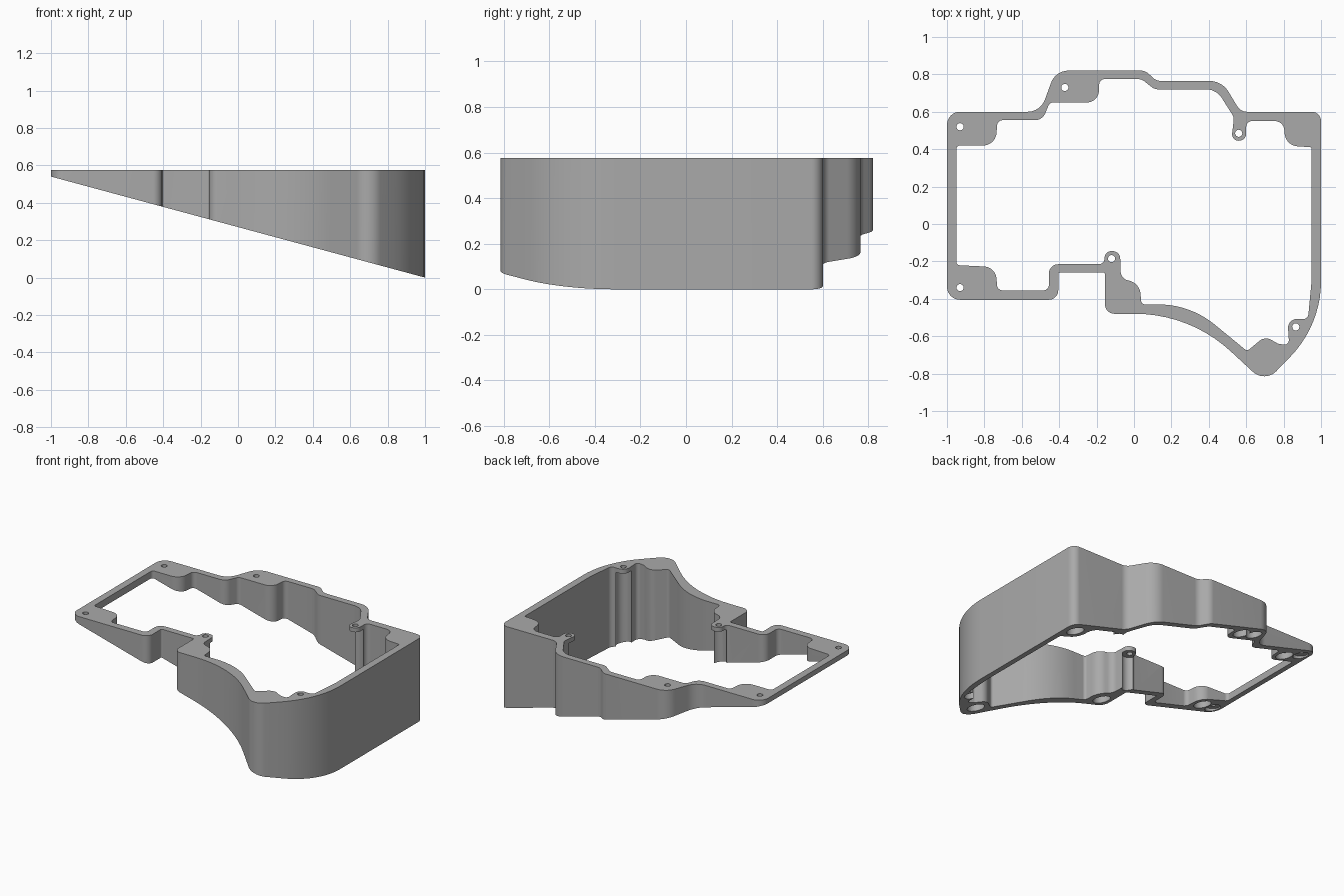
import bpy
import bmesh
import math
from mathutils import Vector

if "Cube" in bpy.data.objects:
    bpy.data.objects.remove(bpy.data.objects["Cube"], do_unlink=True)

UNIT = 0.01      # outline corners are given in hundredths
TOP = 0.575
FLANGE = 0.03    # material left above each pocket


def sloped_base(x):
    return 0.27 - 0.27 * x


def rounded_outline(corners, steps=10):
    """Turn (x, y, fillet radius) corners into a closed list of points."""
    points = []
    count = len(corners)
    for index, (x, y, radius) in enumerate(corners):
        corner = Vector((x, y))
        before = Vector(corners[index - 1][:2]) - corner
        after = Vector(corners[(index + 1) % count][:2]) - corner
        half = before.angle(after) / 2
        # keep the fillet inside its neighbouring edges
        reach = min(radius / math.tan(half), before.length * 0.49
                    if radius < 30 else before.length * 0.95,
                    after.length * 0.49 if radius < 30 else after.length * 0.65)
        radius = reach * math.tan(half)
        before.normalize()
        after.normalize()
        centre = corner + (before + after).normalized() * (radius / math.sin(half))
        start = corner + before * reach - centre
        finish = corner + after * reach - centre
        sweep = start.angle_signed(finish)
        for step in range(steps + 1):
            turn = -sweep * step / steps
            across = Vector((start.x * math.cos(turn) - start.y * math.sin(turn),
                             start.x * math.sin(turn) + start.y * math.cos(turn)))
            points.append((centre + across) * UNIT)
    return points


def prism(name, points, base, top):
    """Extrude an outline from a base height function up to a flat top."""
    bm = bmesh.new()
    lower = [bm.verts.new((p.x, p.y, base(p.x))) for p in points]
    upper = [bm.verts.new((p.x, p.y, top)) for p in points]
    bm.faces.new(lower)
    bm.faces.new(upper)
    for i in range(len(points)):
        bm.faces.new((lower[i - 1], lower[i], upper[i], upper[i - 1]))
    bmesh.ops.recalc_face_normals(bm, faces=bm.faces[:])
    mesh = bpy.data.meshes.new(name)
    bm.to_mesh(mesh)
    bm.free()
    obj = bpy.data.objects.new(name, mesh)
    bpy.context.collection.objects.link(obj)
    return obj


def circle(x, y, radius, sides=32):
    return [Vector((x * UNIT + radius * math.cos(math.tau * i / sides),
                    y * UNIT + radius * math.sin(math.tau * i / sides)))
            for i in range(sides)]


def carve(body, cutter):
    """Subtract the cutter from the body and discard it."""
    cutter.hide_render = True
    modifier = body.modifiers.new("carve", "BOOLEAN")
    modifier.operation = "DIFFERENCE"
    modifier.solver = "EXACT"
    modifier.object = cutter
    bpy.context.view_layer.objects.active = body
    bpy.ops.object.modifier_apply(modifier=modifier.name)
    bpy.data.objects.remove(cutter, do_unlink=True)


# Outside wall, clockwise from the back corner of the thin end
outer_wall = [
    (-100, 60, 7), (-50, 60, 10), (-42, 82, 10), (6, 82, 6), (12, 76.5, 6),
    (47, 76.5, 12), (57, 60, 6), (100, 60, 5), (100, -54, 58), (70, -85, 9),
    (30, -48, 85), (-15.5, -48, 5), (-15.5, -26, 1), (-40.5, -26, 1),
    (-40.5, -40.5, 5), (-100, -40.5, 7),
]

# Inside wall with its pads and screw bosses, in the same direction
inner_wall = [
    (-95, 42, 2), (-74, 42, 8), (-73, 55.5, 3), (-49, 55.5, 6), (-45, 65, 3),
    (-19, 65, 9), (-18.5, 77.5, 3), (4, 77.5, 6), (11, 72, 6), (44, 72, 10),
    (53.5, 57, 5), (52, 44.5, 4), (60, 44.5, 4), (60, 55, 3), (80, 55, 5),
    (81, 42, 8), (95, 41, 1), (95, -30, 20), (93, -51, 3), (82, -50.5, 5),
    (83, -65, 4), (77, -64, 3), (70, -60, 9), (60.5, -68, 2), (30, -43, 80),
    (4, -43, 2), (3, -32, 9), (-7, -29, 5), (-7.5, -14.5, 4),
    (-15.5, -14.5, 4), (-16, -21.5, 3), (-45.5, -21.5, 5), (-45.5, -35.5, 3),
    (-73, -35.5, 3), (-74, -23, 8), (-95, -22, 2),
]

frame = prism("wedge_frame", rounded_outline(outer_wall), sloped_base, TOP)
carve(frame, prism("opening_cutter", rounded_outline(inner_wall),
                   lambda x: -1, 1))

# Screw holes, each with a wide counterbore from below
screws = [(-93, 52), (-37, 73), (56, 48.5), (-93, -34), (-12, -18.5), (86.5, -55)]
for x, y in screws:
    carve(frame, prism("counterbore_cutter", circle(x, y, 0.05),
                       lambda x: -1, TOP - FLANGE))
    carve(frame, prism("screw_cutter", circle(x, y, 0.019), lambda x: -1, 1))

# Blind pockets under the solid pads
pockets = [(90, 50), (70, -71), (-7, -40), (-27, 73), (-82, 49), (-82, -31)]
for x, y in pockets:
    carve(frame, prism("pocket_cutter", circle(x, y, 0.055),
                       lambda x: -1, TOP - FLANGE))

# Single grey finish
grey = bpy.data.materials.new("plain grey")
grey.use_nodes = True
colour = (0.4, 0.4, 0.4, 1)
grey.diffuse_color = colour
grey.node_tree.nodes["Principled BSDF"].inputs["Base Color"].default_value = colour
frame.data.materials.clear()
frame.data.materials.append(grey)
for polygon in frame.data.polygons:
    polygon.material_index = 0

bpy.ops.object.select_all(action="DESELECT")
frame.select_set(True)
bpy.context.view_layer.objects.active = frame
bpy.ops.object.shade_smooth_by_angle(angle=math.radians(30))
